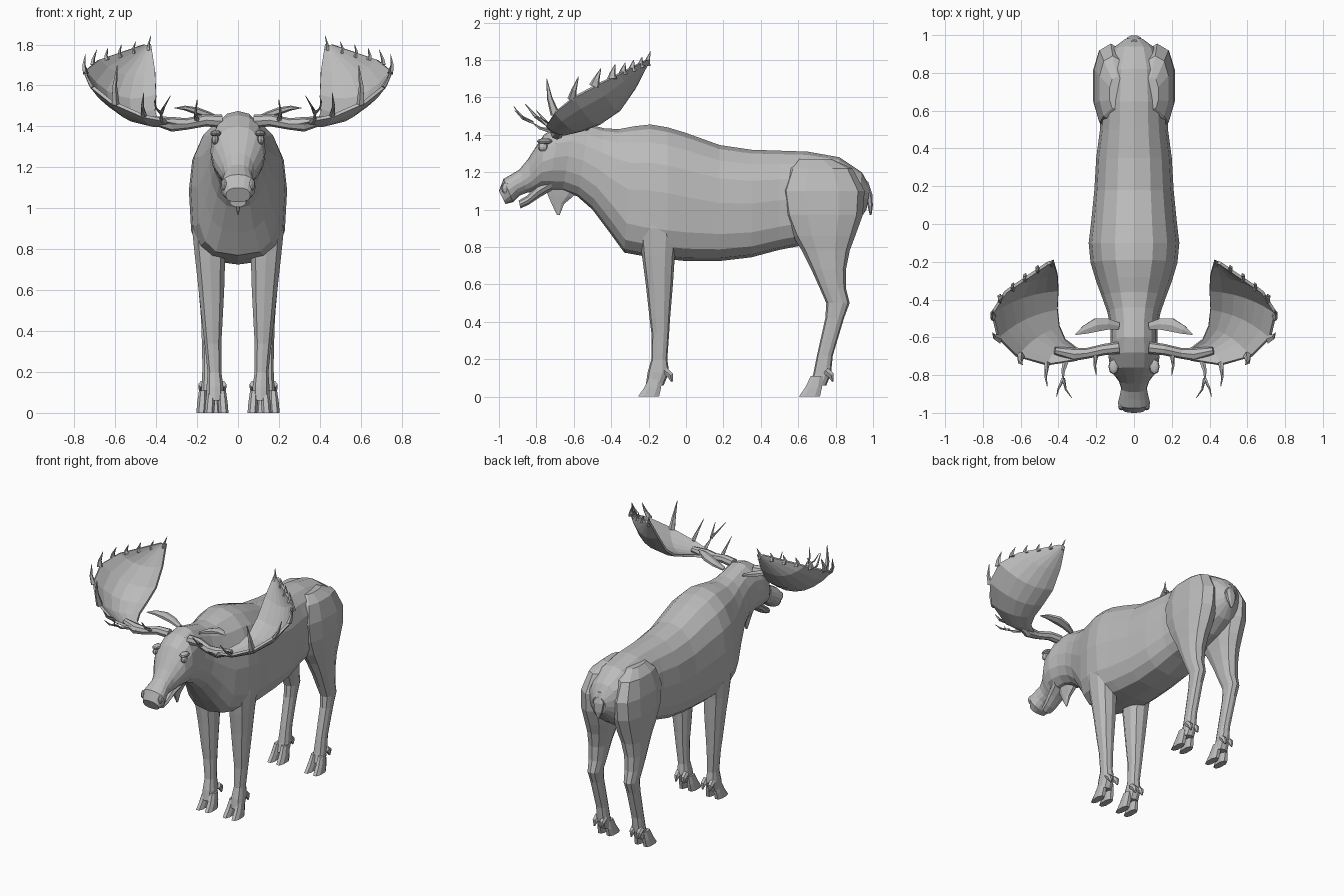
import bpy, bmesh, math
from mathutils import Vector

grey = bpy.data.materials.new("grey_hide")
grey.diffuse_color = (0.5, 0.5, 0.5, 1)


def finish(name, bm, mirror=False, thick=0):
    bmesh.ops.recalc_face_normals(bm, faces=bm.faces[:])
    me = bpy.data.meshes.new(name)
    bm.to_mesh(me)
    bm.free()
    me.materials.append(grey)
    ob = bpy.data.objects.new(name, me)
    bpy.context.collection.objects.link(ob)
    if thick:
        m = ob.modifiers.new("thickness", 'SOLIDIFY')
        m.thickness, m.offset = thick, 0
    if mirror:
        m = ob.modifiers.new("mirror", 'MIRROR')
        m.use_mirror_merge = False
    return ob


def loft(name, rings, mirror=False):
    """Skin a list of closed rings and cap both ends."""
    bm = bmesh.new()
    vs = [[bm.verts.new(p) for p in r] for r in rings]
    n = len(rings[0])
    for a, b in zip(vs, vs[1:]):
        for i in range(n):
            bm.faces.new((a[i], a[(i + 1) % n], b[(i + 1) % n], b[i]))
    bm.faces.new(vs[0])
    bm.faces.new(vs[-1])
    return finish(name, bm, mirror)


def spow(v, e):
    return math.copysign(abs(v) ** e, v)


def section(ty, tz, by, bz, w, e=1.0, n=16):
    """Ring from a top point to a bottom point; e squares the lower half."""
    top, bot = Vector((0, ty, tz)), Vector((0, by, bz))
    mid, up = (top + bot) / 2, (top - bot) / 2
    pts = []
    for i in range(n):
        a = 2 * math.pi * i / n
        s, c = math.sin(a), math.cos(a)
        k = e if s < 0 else 0.9
        pts.append(mid + up * spow(s, k) + Vector((w * spow(c, k), 0, 0)))
    return pts


def level(z, y0, y1, x0, x1, n=8, tilt=0):
    """Horizontal ring filling a y and x range."""
    return [Vector(((x0 + x1) / 2 + (x1 - x0) / 2 * spow(math.cos(a), .8),
                    (y0 + y1) / 2 + (y1 - y0) / 2 * spow(math.sin(a), .8),
                    z + tilt * math.sin(a)))
            for a in (2 * math.pi * (i + .5) / n for i in range(n))]


def tube(name, path, radii, n=6, flat=1.0, mirror=True):
    """Tapered tube along a path; flat squashes it across one axis."""
    P = [Vector(p) for p in path]
    rings = []
    for i, p in enumerate(P):
        d = (P[min(i + 1, len(P) - 1)] - P[max(i - 1, 0)]).normalized()
        u = d.cross(Vector((0, 1, 0)) if abs(d.y) < .8 else Vector((1, 0, 0))).normalized()
        v = d.cross(u)
        rings.append([p + radii[i] * (u * math.cos(a) * flat + v * math.sin(a))
                      for a in (2 * math.pi * k / n for k in range(n))])
    return loft(name, rings, mirror)


# Torso, neck and upper head in one skin
loft("body", [section(*r) for r in (
    (.985, 1.12, .965, 1.0, .05), (.94, 1.20, .91, .92, .12),
    (.82, 1.28, .80, .85, .165, .8), (.65, 1.31, .63, .81, .175, .7),
    (.50, 1.315, .50, .785, .18, .65), (.35, 1.32, .35, .745, .20, .65),
    (.18, 1.345, .18, .725, .21, .65), (0, 1.41, 0, .725, .228, .62),
    (-.10, 1.44, -.10, .735, .24, .6), (-.19, 1.455, -.22, .75, .23, .6),
    (-.28, 1.445, -.33, .77, .20, .65), (-.36, 1.43, -.41, .88, .17, .8),
    (-.44, 1.435, -.50, 1.0, .14, .9), (-.52, 1.455, -.58, 1.07, .125, .9),
    (-.60, 1.475, -.66, 1.10, .125, .9), (-.68, 1.455, -.73, 1.10, .135),
    (-.76, 1.40, -.775, 1.11, .125), (-.80, 1.34, -.80, 1.10, .105),
    (-.845, 1.27, -.82, 1.095, .08), (-.89, 1.215, -.85, 1.09, .068),
    (-.93, 1.19, -.89, 1.075, .076), (-.975, 1.165, -.925, 1.04, .086, .8),
    (-1.0, 1.10, -.965, 1.03, .06, .8))])

# Lower jaw
loft("jaw", [section(*r, n=10) for r in (
    (-.72, 1.18, -.72, 1.10, .08), (-.80, 1.13, -.78, 1.065, .062),
    (-.85, 1.075, -.84, 1.025, .05), (-.895, 1.05, -.885, 1.005, .04))])

# Beard under the throat
loft("dewlap", [level(1.12, -.76, -.56, -.035, .035), level(1.07, -.74, -.60, -.025, .025),
                level(1.03, -.72, -.65, -.016, .016), level(.97, -.69, -.675, -.004, .004)])

# Tail
loft("tail", [level(1.15, .94, .975, -.02, .02), level(1.08, .955, .998, -.04, .04),
              level(1.02, .97, 1.0, -.03, .03), level(.97, .982, .992, -.005, .005)])

# Hind legs, with the haunch standing proud of the flank
loft("hind_leg", [level(*r, n=10) for r in (
    (1.27, .60, .78, .05, .13), (1.22, .545, .89, .04, .185),
    (1.10, .50, .955, .03, .215), (.97, .52, .945, .03, .22),
    (.86, .57, .905, .04, .213), (.78, .62, .875, .06, .205),
    (.68, .67, .855, .08, .20), (.58, .715, .855, .09, .193),
    (.50, .75, .875, .10, .185), (.42, .745, .845, .105, .18),
    (.22, .70, .785, .105, .175), (.12, .68, .775, .10, .18),
    (.06, .66, .75, .10, .185))], True)

# Front legs
loft("front_leg", [level(*r, n=10) for r in (
    (1.02, -.24, -.02, .08, .22), (.90, -.25, -.04, .06, .228),
    (.75, -.235, -.06, .06, .212), (.60, -.215, -.07, .065, .195),
    (.42, -.195, -.085, .075, .175), (.34, -.185, -.09, .08, .165),
    (.20, -.185, -.10, .08, .15), (.13, -.205, -.09, .07, .155),
    (.06, -.215, -.12, .07, .155))], True)

# Cloven hooves and dewclaws
for part, heel, cx in (("front", -.135, .105), ("hind", .725, .145)):
    for side, s in (("inner", -1), ("outer", 1)):
        x = cx + s * .027
        loft(f"{part}_{side}_toe", [
            level(.11, heel - .06, heel + .01, x - .02, x + .02),
            level(.05, heel - .09, heel + .005, x - .025 + s * .004, x + .025 + s * .004),
            level(0, heel - .125, heel - .005, x - .025 + s * .008, x + .025 + s * .008)], True)
        tube(f"{part}_{side}_dewclaw", [(x, heel + .02, .14), (x, heel + .05, .115),
                                        (x, heel + .06, .08)], [.022, .02, .005])

# Ears
tube("ear", [(.08, -.54, 1.43), (.14, -.53, 1.455), (.20, -.535, 1.475),
             (.26, -.56, 1.49), (.31, -.585, 1.49)], [.02, .034, .04, .026, .003], flat=.45)

# Eyes with brow ridges, and nostril rims
for name, loc, size in (("eye", (.112, -.765, 1.335), (.018, .028, .024)),
                        ("brow", (.108, -.755, 1.365), (.028, .042, .016)),
                        ("nostril", (.068, -.965, 1.115), (.016, .022, .03))):
    bm = bmesh.new()
    bmesh.ops.create_uvsphere(bm, u_segments=8, v_segments=6, radius=1)
    for v in bm.verts:
        v.co = Vector(a * b for a, b in zip(v.co, size)) + Vector(loc)
    finish(name, bm, True)

# Antler beam
tube("antler_beam", [(.08, -.655, 1.425), (.16, -.665, 1.43), (.25, -.685, 1.412),
                     (.32, -.69, 1.41), (.42, -.67, 1.43)], [.032, .03, .028, .036, .02], n=8)

# Antler palm: cupped sheet spanning inner and outer edges
inner = [(.30, -.66, 1.41), (.365, -.61, 1.42), (.395, -.54, 1.44), (.405, -.45, 1.475),
         (.40, -.35, 1.55), (.405, -.27, 1.67), (.425, -.20, 1.80)]
outer = [(.30, -.72, 1.42), (.46, -.745, 1.45), (.62, -.70, 1.52), (.72, -.60, 1.60),
         (.75, -.47, 1.67), (.68, -.36, 1.725), (.46, -.21, 1.80)]
bm = bmesh.new()
steps = 6
grid = []
for a, b in zip(inner, outer):
    a, b = Vector(a), Vector(b)
    sag = Vector((.04, .06, -.17)) * (b - a).length
    grid.append([bm.verts.new(a.lerp(b, k / steps) + sag * 4 * (k / steps) * (1 - k / steps))
                 for k in range(steps + 1)])
for r, q in zip(grid, grid[1:]):
    for k in range(steps):
        bm.faces.new((r[k], r[k + 1], q[k + 1], q[k]))
finish("antler_palm", bm, True, .016)

# Antler tines: root, tip and root radius
tines = [((.20, -.68, 1.42), (.20, -.80, 1.53), .016), ((.36, -.72, 1.42), (.375, -.83, 1.47), .017),
         ((.375, -.82, 1.465), (.41, -.915, 1.53), .011), ((.375, -.82, 1.465), (.33, -.92, 1.55), .011),
         ((.46, -.735, 1.45), (.46, -.86, 1.565), .016), ((.60, -.70, 1.51), (.59, -.745, 1.70), .026),
         ((.71, -.61, 1.59), (.75, -.575, 1.71), .025), ((.745, -.49, 1.66), (.745, -.455, 1.755), .03),
         ((.71, -.395, 1.70), (.69, -.38, 1.775), .028), ((.64, -.335, 1.725), (.635, -.325, 1.785), .028),
         ((.575, -.285, 1.74), (.57, -.28, 1.80), .028), ((.51, -.24, 1.76), (.50, -.235, 1.815), .026),
         ((.435, -.21, 1.77), (.425, -.19, 1.845), .022)]
for i, (p, q, r) in enumerate(tines):
    p, q = Vector(p), Vector(q)
    mid = p.lerp(q, .5) + Vector((.008, -.006, -.01))
    tube(f"antler_tine_{i + 1}", [p, mid, q], [r, r * .6, .002], n=5, flat=.5 if i > 5 else .8)
